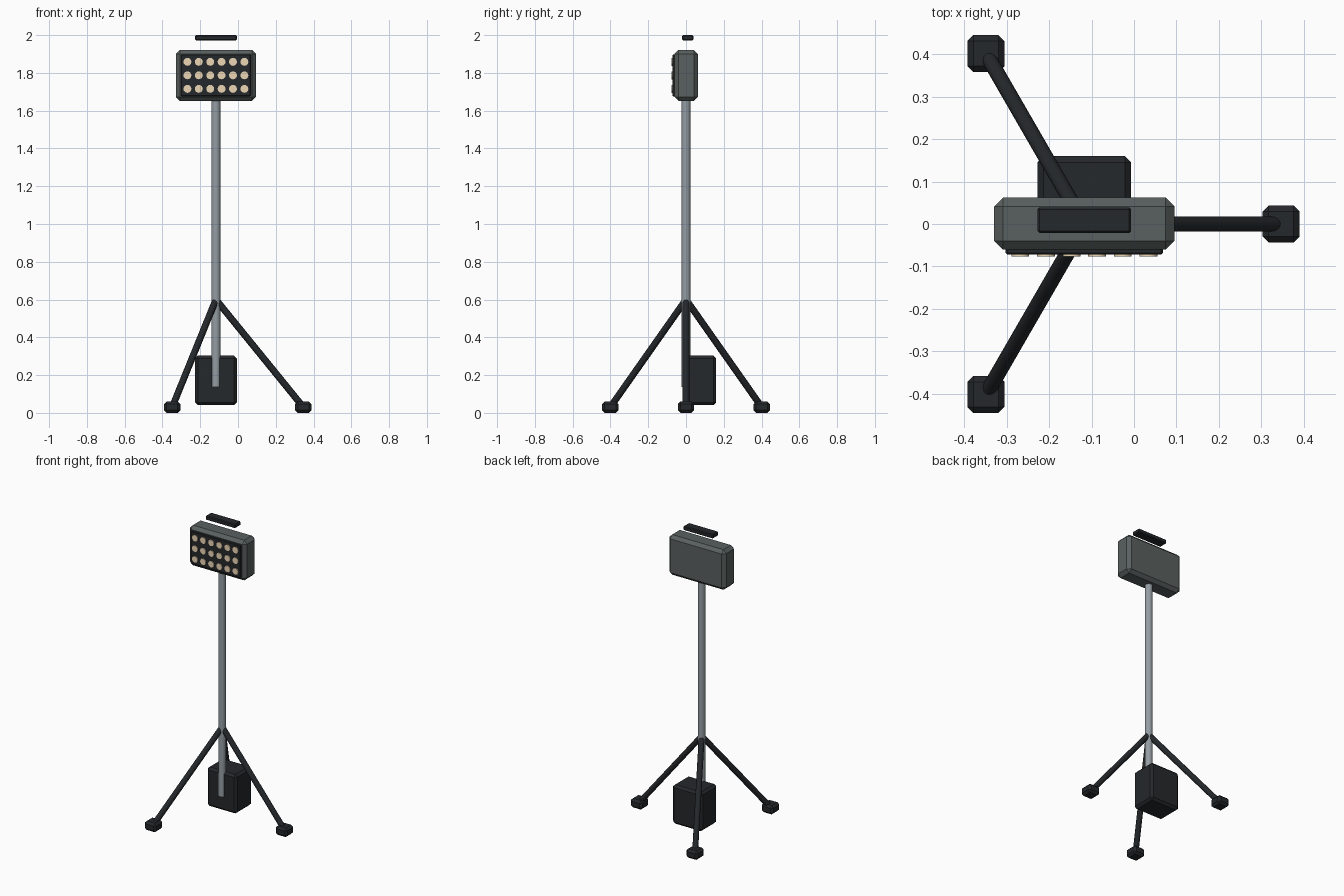
import bpy, math
from mathutils import Vector

if "Cube" in bpy.data.objects:
    bpy.data.objects.remove(bpy.data.objects["Cube"])

def material(name, rgb):
    m = bpy.data.materials.new(name)
    m.diffuse_color = (*rgb, 1)
    m.use_nodes = True
    m.node_tree.nodes["Principled BSDF"].inputs["Base Color"].default_value = m.diffuse_color
    return m

DARK = material("dark_plastic", (0.018, 0.021, 0.024))
HOUSING = material("housing_grey", (0.10, 0.118, 0.115))
METAL = material("pole_metal", (0.30, 0.34, 0.37))
LENS = material("warm_lens", (0.85, 0.68, 0.46))
AXIS_X = -0.117  # pole position

def box(name, centre, size, bevel, mat):
    bpy.ops.mesh.primitive_cube_add(size=1, location=centre)
    o = bpy.context.object
    o.name = name
    o.scale = size
    bpy.ops.object.transform_apply(location=False, rotation=False, scale=True)
    b = o.modifiers.new("chamfer", 'BEVEL')
    b.width = bevel
    b.segments = 1
    o.data.materials.append(mat)
    return o

def rod(name, a, b, radius, sides, mat):
    a, b = Vector(a), Vector(b)
    d = b - a
    bpy.ops.mesh.primitive_cylinder_add(vertices=sides, radius=radius, depth=d.length,
                                        location=(a + b) / 2,
                                        rotation=d.to_track_quat('Z', 'Y').to_euler())
    o = bpy.context.object
    o.name = name
    bpy.ops.object.shade_smooth_by_angle(angle=math.radians(35))
    o.data.materials.append(mat)
    return o

# Mast
rod("pole", (AXIS_X, 0, 0.137), (AXIS_X, 0, 1.70), 0.024, 16, METAL)

# Tripod legs and feet
for i in range(3):
    a = math.radians(120 * i)
    fx, fy = AXIS_X + 0.463 * math.cos(a), 0.463 * math.sin(a)
    rod(f"leg_{i + 1}", (AXIS_X, 0, 0.60), (fx, fy, 0.03), 0.018, 12, DARK)
    box(f"foot_{i + 1}", (fx, fy, 0.03), (0.087, 0.087, 0.06), 0.014, DARK)

# Battery pack behind the mast
box("battery_pack", (AXIS_X, 0.074, 0.172), (0.221, 0.172, 0.263), 0.015, DARK)

# Lamp head, front panel and carry handle
box("lamp_housing", (AXIS_X, 0.001, 1.787), (0.424, 0.123, 0.27), 0.021, HOUSING)
box("lamp_panel", (AXIS_X, -0.061, 1.787), (0.37, 0.022, 0.222), 0.004, DARK)
box("carry_handle", (AXIS_X, 0.009, 1.986), (0.221, 0.06, 0.028), 0.005, DARK)

# Grid of light lenses
for r in range(3):
    for c in range(6):
        x, z = AXIS_X + (c - 2.5) * 0.0603, 1.787 + (r - 1) * 0.0715
        rod(f"lens_{r + 1}_{c + 1}", (x, -0.066, z), (x, -0.077, z), 0.021, 16, LENS)
